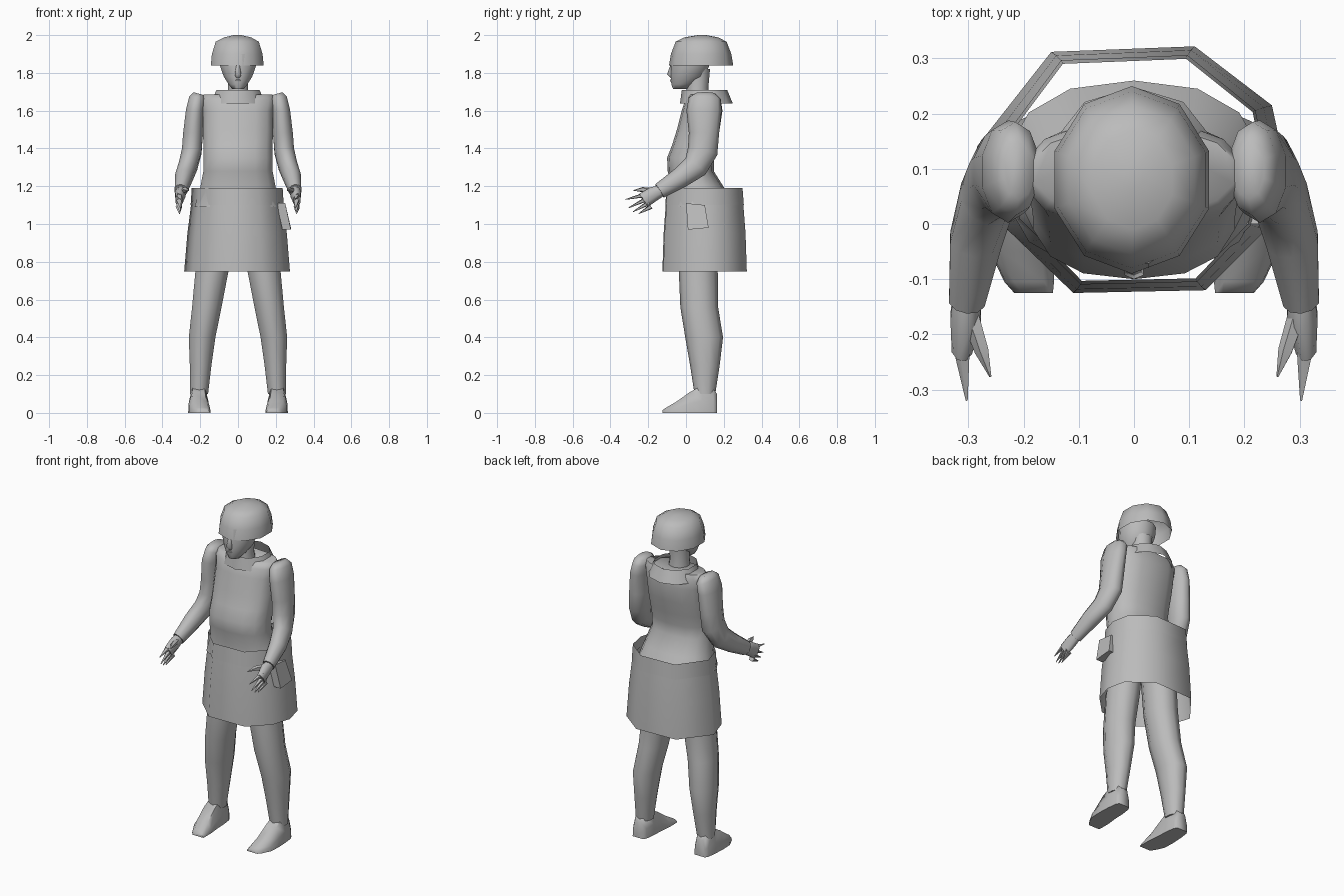
import bpy, bmesh, math
from mathutils import Vector

cube = bpy.data.objects.get("Cube")
if cube:
    bpy.data.objects.remove(cube, do_unlink=True)

GREY = (0.5, 0.5, 0.5, 1)
grey = bpy.data.materials.new("plain_grey")
grey.use_nodes = True
grey.diffuse_color = GREY
grey.node_tree.nodes["Principled BSDF"].inputs["Base Color"].default_value = GREY


def finish(name, bm, smooth=65):
    bmesh.ops.recalc_face_normals(bm, faces=bm.faces)
    mesh = bpy.data.meshes.new(name)
    bm.to_mesh(mesh)
    bm.free()
    mesh.materials.append(grey)
    ob = bpy.data.objects.new(name, mesh)
    bpy.context.collection.objects.link(ob)
    bpy.ops.object.select_all(action='DESELECT')
    ob.select_set(True)
    bpy.context.view_layer.objects.active = ob
    bpy.ops.object.shade_smooth_by_angle(angle=math.radians(smooth))


def bridge(bm, loops, start_cap=True, end_cap=True):
    """Skin a list of point rings, optionally closing the ends."""
    rings = [[bm.verts.new(p) for p in loop] for loop in loops]
    n = len(rings[0])
    for a, b in zip(rings, rings[1:]):
        for i in range(n):
            j = (i + 1) % n
            bm.faces.new((a[i], a[j], b[j], b[i]))
    if start_cap:
        bm.faces.new(rings[0])
    if end_cap:
        bm.faces.new(rings[-1])


def oval(centre, u, v, n, power=1.0):
    pts = []
    for i in range(n):
        t = math.tau * (i + 0.5) / n
        c, s = math.cos(t), math.sin(t)
        c = math.copysign(abs(c) ** power, c)
        s = math.copysign(abs(s) ** power, s)
        pts.append(centre + u * c + v * s)
    return pts


def stack(name, rings, n=12, power=1.0, bottom=True, top=True):
    """Horizontal ovals: (x, y, z, half width, half depth)."""
    bm = bmesh.new()
    bridge(bm, [oval(Vector((x, y, z)), Vector((rx, 0, 0)), Vector((0, ry, 0)), n, power)
                for x, y, z, rx, ry in rings], bottom, top)
    finish(name, bm)


def tube(name, side, rings, n=8):
    """Ovals square to a path: (x, y, z, half width, half depth)."""
    pts = [Vector((side * r[0], r[1], r[2])) for r in rings]
    loops = []
    for i, r in enumerate(rings):
        t = (pts[min(i + 1, len(pts) - 1)] - pts[max(i - 1, 0)]).normalized()
        u = Vector((1, 0, 0))
        u = (u - t * u.dot(t)).normalized()
        loops.append(oval(pts[i], u * r[3], t.cross(u) * r[4], n))
    bm = bmesh.new()
    bridge(bm, loops)
    finish(name, bm)


# Head, neck, nose and hollow helmet
stack("neck", [(0, .065, 1.62, .07, .07), (0, .06, 1.72, .055, .058), (0, .065, 1.82, .06, .062)], 10)
stack("head", [(0, -.03, 1.715, .032, .04), (0, -.015, 1.74, .052, .065), (0, .01, 1.78, .078, .093),
               (0, .022, 1.84, .1, .105), (0, .03, 1.9, .1, .105)], 12)
tube("nose", 1, [(0, -.075, 1.84, .01, .008), (0, -.085, 1.792, .02, .015), (0, -.075, 1.775, .012, .006)], 6)
tube("lips", 1, [(0, -.068, 1.762, .024, .008), (0, -.083, 1.758, .014, .006)], 6)
stack("helmet", [(-.004, .08, 1.84, .147, .17), (-.004, .08, 1.9, .141, .16), (-.004, .08, 1.965, .12, .135),
                 (-.002, .08, 1.988, .075, .09), (-.002, .085, 2.0, .02, .022)], 10, bottom=False)

# Torso with a flared hem, and open collar
stack("torso", [(0, .085, 1.09, .235, .175), (0, .065, 1.19, .205, .138), (0, .025, 1.28, .187, .122),
                (0, .025, 1.35, .187, .125), (0, .045, 1.42, .187, .118), (0, .065, 1.5, .19, .113),
                (0, .085, 1.6, .19, .108), (0, .09, 1.655, .2, .095), (0, .095, 1.685, .185, .078)],
      14, .85, bottom=False)
stack("collar", [(0, .108, 1.637, .152, .14), (0, .098, 1.71, .12, .12)], 10, bottom=False, top=False)

# Open skirt with its waistband, drawn from one uneven outline
outline = [(-.11, -.125), (.13, -.12), (.24, -.01), (.275, .1), (.25, .215),
           (.11, .322), (-.15, .312), (-.285, .14), (-.24, 0)]


def wrap(name, levels):
    bm = bmesh.new()
    bridge(bm, [[(x * sx, .095 + (y - .095) * sy, z) for x, y in outline]
                for z, sx, sy in levels], False, False)
    finish(name, bm)


wrap("skirt", [(.748, 1, 1), (.95, .94, .97), (1.13, .86, .91)])
wrap("waistband", [(1.1, .88, .93), (1.19, .86, .9)])

# Slanted pouch on the left hip
bm = bmesh.new()
bridge(bm, [[(x + lean, y, z) for lean, y, z in
             ((-.03, 0, 1.11), (-.03, .1, 1.1), (0, .12, .98), (0, .01, .97))] for x in (.235, .28)])
finish("pouch", bm, 30)

for side, label in ((1, "left"), (-1, "right")):
    # Arm with a rounded shoulder and bent elbow
    tube(label + "_arm", side, [
        (.208, .1, 1.69, .03, .055), (.215, .1, 1.665, .046, .085), (.228, .095, 1.6, .05, .093),
        (.238, .095, 1.48, .055, .08), (.245, .088, 1.385, .055, .08), (.265, .05, 1.305, .052, .068),
        (.287, -.03, 1.245, .049, .055), (.303, -.14, 1.175, .034, .042)], 10)
    # Hand: palm, pointed fingers and thumb
    tube(label + "_palm", side, [(.303, -.12, 1.18, .026, .03), (.305, -.17, 1.16, .03, .042),
                                 (.312, -.225, 1.125, .02, .045)])
    tips = [(.303, -.32, 1.13), (.305, -.305, 1.085), (.308, -.28, 1.065), (.31, -.25, 1.055)]
    for k, tip in enumerate(tips):
        root = (.312, -.215 + k * .01, 1.155 - k * .021)
        tube(label + "_finger_" + str(k + 1), side, [root + (.018, .014), tip + (.002, .002)], 5)
    tube(label + "_thumb", side, [(.298, -.16, 1.172, .018, .018), (.275, -.23, 1.182, .014, .014),
                                  (.26, -.277, 1.178, .002, .002)], 5)
    # Leg
    stack(label + "_leg", [
        (side * .11, .07, 1.05, .09, .11), (side * .138, .065, .75, .092, .103),
        (side * .165, .07, .56, .082, .1), (side * .19, .096, .4, .074, .1),
        (side * .198, .1, .25, .06, .078), (side * .206, .1, .1, .05, .055)], 10)
    # Shoe: upright slices from heel to toe
    bm = bmesh.new()
    slices = [(.165, .035, .1, 0), (.145, .046, .125, 0), (.085, .053, .145, 0), (.02, .056, .11, 0),
              (-.05, .058, .06, -.005), (-.105, .045, .028, -.018), (-.125, .035, .014, -.026)]
    bridge(bm, [[(side * (.208 + dx + w * fx), y, h * fz)
                 for fx, fz in ((-1, 0), (1, 0), (.95, .45), (.6, 1), (-.6, 1), (-.95, .45))]
                for y, w, h, dx in slices])
    finish(label + "_shoe", bm)
